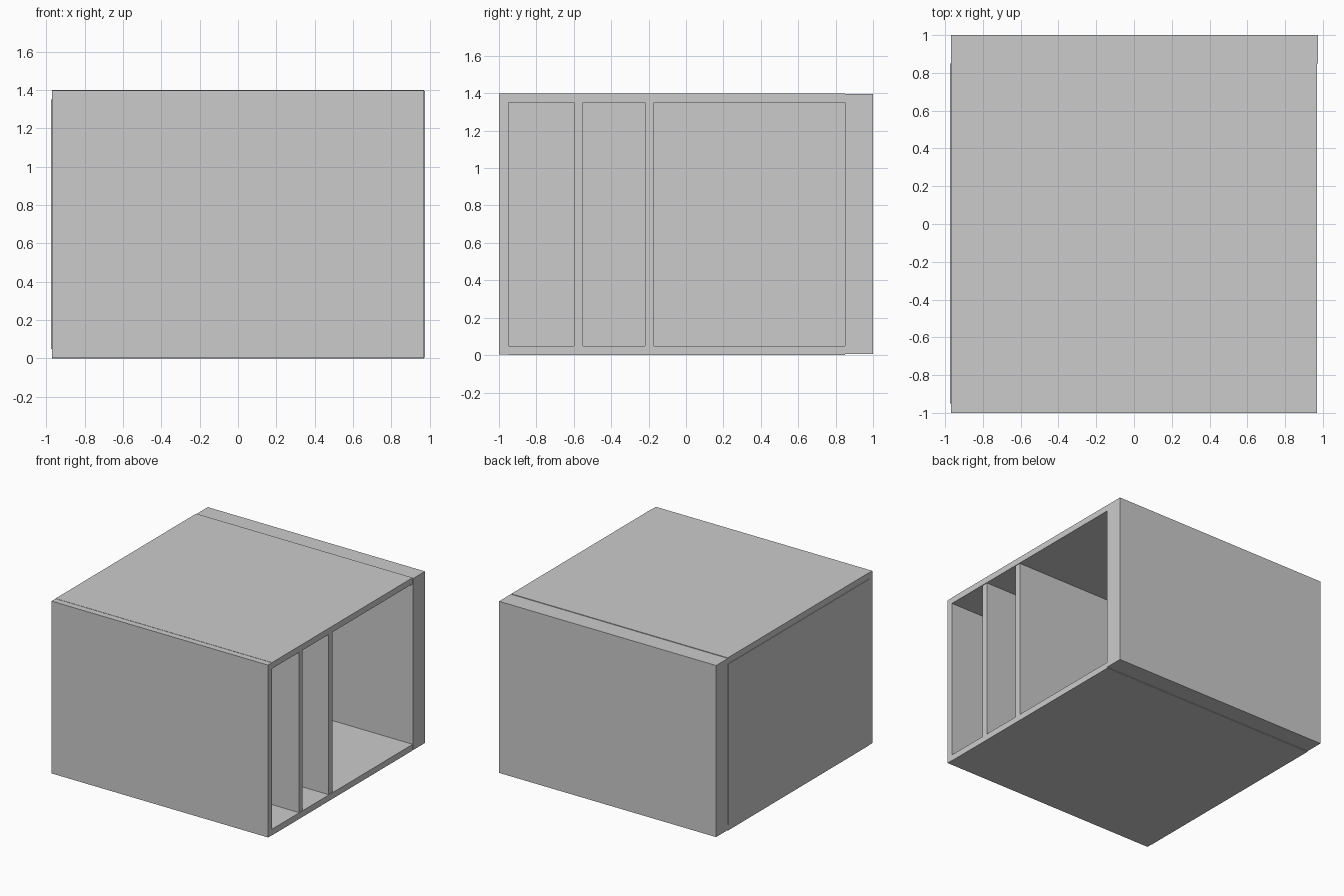
import bpy

if "Cube" in bpy.data.objects:
    bpy.data.objects.remove(bpy.data.objects["Cube"])


def box(name, x, y, z):
    """Add a box spanning the given (min, max) ranges."""
    bpy.ops.mesh.primitive_cube_add(size=1, location=[(a + b) / 2 for a, b in (x, y, z)])
    ob = bpy.context.object
    ob.name = name
    ob.scale = [b - a for a, b in (x, y, z)]
    bpy.ops.object.transform_apply(location=False, rotation=False, scale=True)
    return ob


T = 0.05        # board thickness
STEP = 0.005    # small offset between neighbouring boards
H = 1.4         # height
X = 0.97        # half width of the carcass
BACK = 0.85     # where the thick end block starts

# Floor and roof boards
box("bottom_panel", (-X, X), (-1 + T, BACK), (0, T))
box("top_panel", (-X, X), (-1 + T, BACK), (H - T, H))

# Front wall and thick rear block, a hair lower than the roof
box("front_wall", (-X, X), (-1, -1 + T), (0.002, H - 0.002))
box("rear_block", (-X, X + STEP), (BACK, 1), (STEP, H - STEP))

# Closing panel on the left, slightly proud of the carcass
box("left_panel", (-X - STEP, -X + T - STEP), (-1 + T, BACK), (T, H - T))

# Upright dividers between the compartments
for i, y in enumerate((-0.6, -0.22)):
    box(f"divider_{i + 1}", (-X + T - STEP, X - STEP), (y, y + T), (T, H - T))
